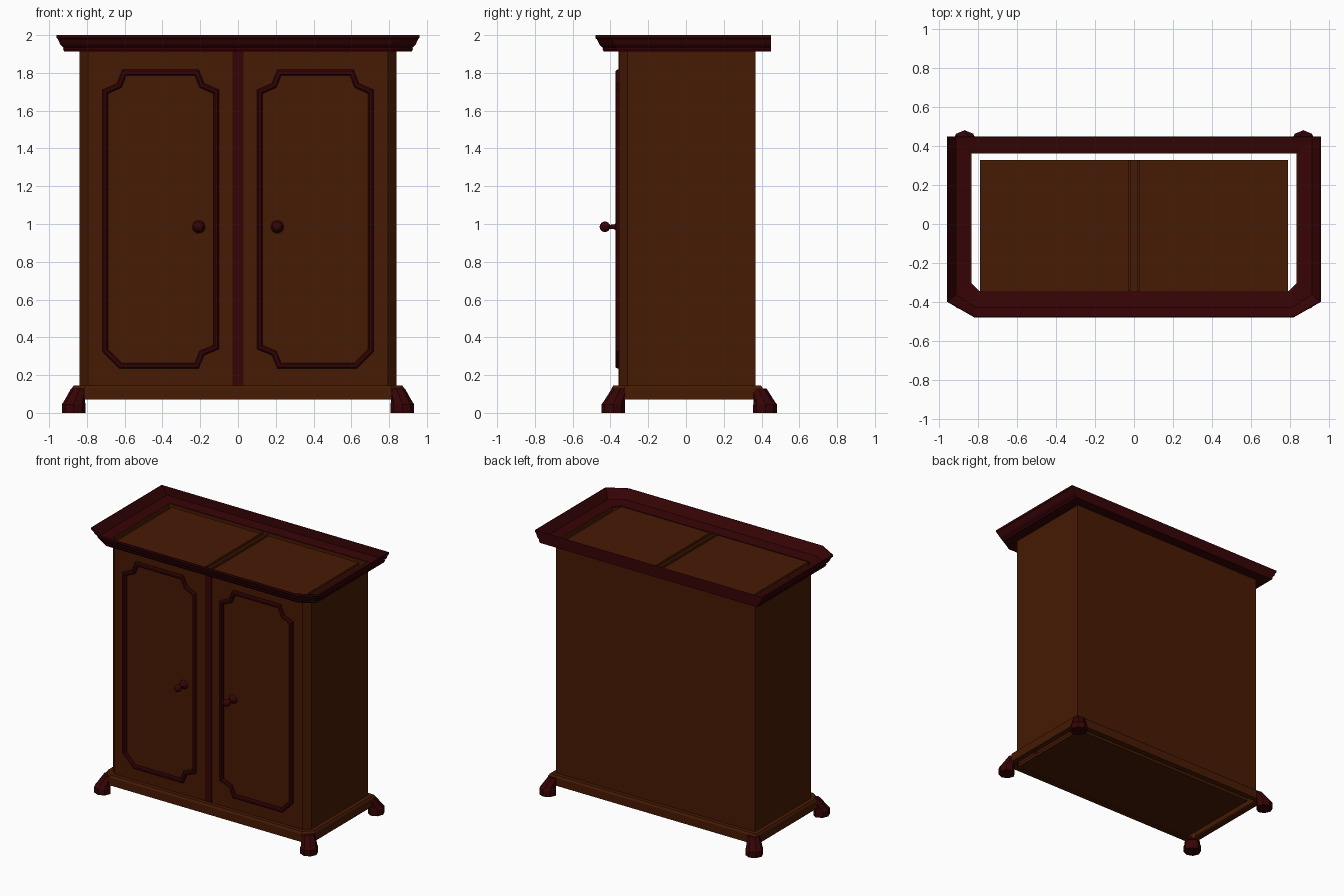
import bpy, bmesh, math
from mathutils import Vector

if "Cube" in bpy.data.objects:
    bpy.data.objects.remove(bpy.data.objects["Cube"])

def material(name, col):
    m = bpy.data.materials.new(name)
    m.diffuse_color = (*col, 1)
    m.use_nodes = True
    m.node_tree.nodes["Principled BSDF"].inputs["Base Color"].default_value = m.diffuse_color
    return m

BROWN = material("walnut brown", (0.061, 0.0100, 0.0010))
RED = material("dark mahogany", (0.037, 0.0010, 0.0016))

def loft(name, rings, mat, wrap=False, smooth=False):
    """Skin a list of equal point rings; wrap joins last to first, otherwise ends are capped."""
    bm = bmesh.new()
    vs = [[bm.verts.new(p) for p in r] for r in rings]
    n = len(vs[0])
    for k in range(len(vs) if wrap else len(vs) - 1):
        a, b = vs[k], vs[(k + 1) % len(vs)]
        for i in range(n):
            j = (i + 1) % n
            bm.faces.new((a[i], a[j], b[j], b[i]))
    if not wrap:
        bm.faces.new(vs[0])
        bm.faces.new(vs[-1])
    bmesh.ops.recalc_face_normals(bm, faces=bm.faces)
    me = bpy.data.meshes.new(name)
    bm.to_mesh(me)
    bm.free()
    me.materials.append(mat)
    ob = bpy.data.objects.new(name, me)
    bpy.context.collection.objects.link(ob)
    if smooth:
        bpy.ops.object.select_all(action='DESELECT')
        ob.select_set(True)
        bpy.context.view_layer.objects.active = ob
        bpy.ops.object.shade_smooth_by_angle(angle=math.radians(40))
    return ob

def offset(poly, d):
    """Mitred outward offset of a counter-clockwise polygon."""
    out, n = [], len(poly)
    for i in range(n):
        p0, p, p1 = (Vector(poly[(i + k) % n]) for k in (-1, 0, 1))
        e0, e1 = (p - p0).normalized(), (p1 - p).normalized()
        n0, n1 = Vector((e0.y, -e0.x)), Vector((e1.y, -e1.x))
        out.append(p + (n0 + n1) * d / (1 + n0.dot(n1)))
    return out

def box(name, x0, x1, y0, y1, z0, z1, mat):
    ring = [(x0, y0), (x1, y0), (x1, y1), (x0, y1)]
    return loft(name, [[(x, y, z) for x, y in ring] for z in (z0, z1)], mat)

def sweep(name, poly, profile, mat):
    """Horizontal moulding: profile is a closed list of (offset, z)."""
    return loft(name, [[(p.x, p.y, z) for p in offset(poly, d)] for d, z in profile], mat, wrap=True)

# Cabinet walls: hollow shell with chamfered front corners
BODY = [(-0.84, -0.31), (-0.795, -0.355), (0.795, -0.355),
        (0.84, -0.31), (0.84, 0.367), (-0.84, 0.367)]
sweep("cabinet_walls", BODY, [(0, 0.08), (0, 1.925), (-0.004, 1.925), (-0.004, 0.08)], BROWN)

# Floor and top panels, with two low ridges along the middle of the top
box("floor_panel", -0.79, 0.79, -0.35, 0.33, 0.075, 0.095, BROWN)
box("top_panel", -0.79, 0.79, -0.35, 0.33, 1.90, 1.92, BROWN)
for side, s in (("left", -1), ("right", 1)):
    box(side + "_centre_ridge", s * 0.022 - 0.006, s * 0.022 + 0.006, -0.345, 0.33, 1.915, 1.935, BROWN)

# Plinth ring
sweep("plinth", BODY, [(0, 0.07), (0.04, 0.07), (0.04, 0.13), (0.03, 0.145), (0, 0.145)], BROWN)

# Cornice: interpolates between the wall outline and the wide outer outline
INNER = [(-0.84, -0.30), (-0.795, -0.345), (0.795, -0.345),
         (0.84, -0.30), (0.84, 0.372), (-0.84, 0.372)]
OUTER = [(-0.96, -0.40), (-0.82, -0.48), (0.82, -0.48),
         (0.96, -0.40), (0.96, 0.45), (-0.96, 0.45)]
PROFILE = [(0.0, 1.912), (0.66, 1.912), (0.72, 1.925), (0.70, 1.932), (0.84, 1.95), (0.94, 1.978),
           (1, 1.984), (1, 2.0), (0.97, 2.0), (0.62, 1.935), (0.0, 1.925)]
rings = []
for t, z in PROFILE:
    ring = []
    for (ax, ay), (bx, by) in zip(INNER, OUTER):
        ty = min(1, t * 1.55) if ay > 0 else t  # the back face hangs almost straight down
        ring.append((ax + (bx - ax) * t, ay + (by - ay) * ty, z))
    rings.append(ring)
loft("cornice", rings, RED, wrap=True)

# Centre strip between the doors
box("centre_strip", -0.028, 0.028, -0.358, -0.35, 0.145, 1.915, RED)

# Door mouldings: notched corners, plain chamfer at the outer bottom corner
FRAME = [(0.63, 0.235), (0.718, 0.325), (0.718, 1.71), (0.64, 1.745), (0.612, 1.817),
         (0.208, 1.817), (0.18, 1.745), (0.10, 1.71), (0.10, 0.338), (0.18, 0.305), (0.208, 0.235)]
SECTION = [(0, -0.35), (0, -0.365), (-0.008, -0.374), (-0.022, -0.374), (-0.03, -0.365), (-0.03, -0.35)]
# Knob profile: (radius, y)
KNOB = [(0.036, -0.352), (0.031, -0.362), (0.020, -0.370), (0.013, -0.380), (0.010, -0.405)]
KNOB += [(0.028 * math.sin(a), -0.429 - 0.028 * math.cos(a))
         for a in (math.radians(d) for d in (155, 130, 105, 80, 55, 30, 8))]
for side, s in (("left", -1), ("right", 1)):
    loft(side + "_door_moulding",
         [[(s * p.x, y, p.y) for p in offset(FRAME, d)] for d, y in SECTION], RED, wrap=True)
    loft(side + "_knob",
         [[(s * 0.208 + r * math.cos(i * math.pi / 8), y, 0.985 + r * math.sin(i * math.pi / 8))
           for i in range(16)] for r, y in KNOB], RED, smooth=True)

# Feet: splayed blocks, flattened on the inner side so they stay outside the walls
FOOT = [(0.0, 0.87, 0.0, 0.063), (0.045, 0.87, 0.0, 0.063), (0.057, 0.867, -0.004, 0.057),
        (0.128, 0.838, -0.038, 0.046)]  # z, x centre, y shift, radius
for side, s in (("left", -1), ("right", 1)):
    for end, yc, wall, e in (("front", 0.385, 0.335, -1), ("back", 0.419, 0.367, 1)):
        rings = []
        for z, xc, dy, r in FOOT:
            ring = []
            for i in range(8):
                u = xc + r * math.cos(i * math.pi / 4) - 0.84
                v = yc + dy + r * math.sin(i * math.pi / 4) - wall
                k = max(0, 0.004 - u - v) / 2
                ring.append((s * (0.84 + u + k), e * (wall + v + k), z))
            rings.append(ring)
        loft(f"{end}_{side}_foot", rings, RED)
